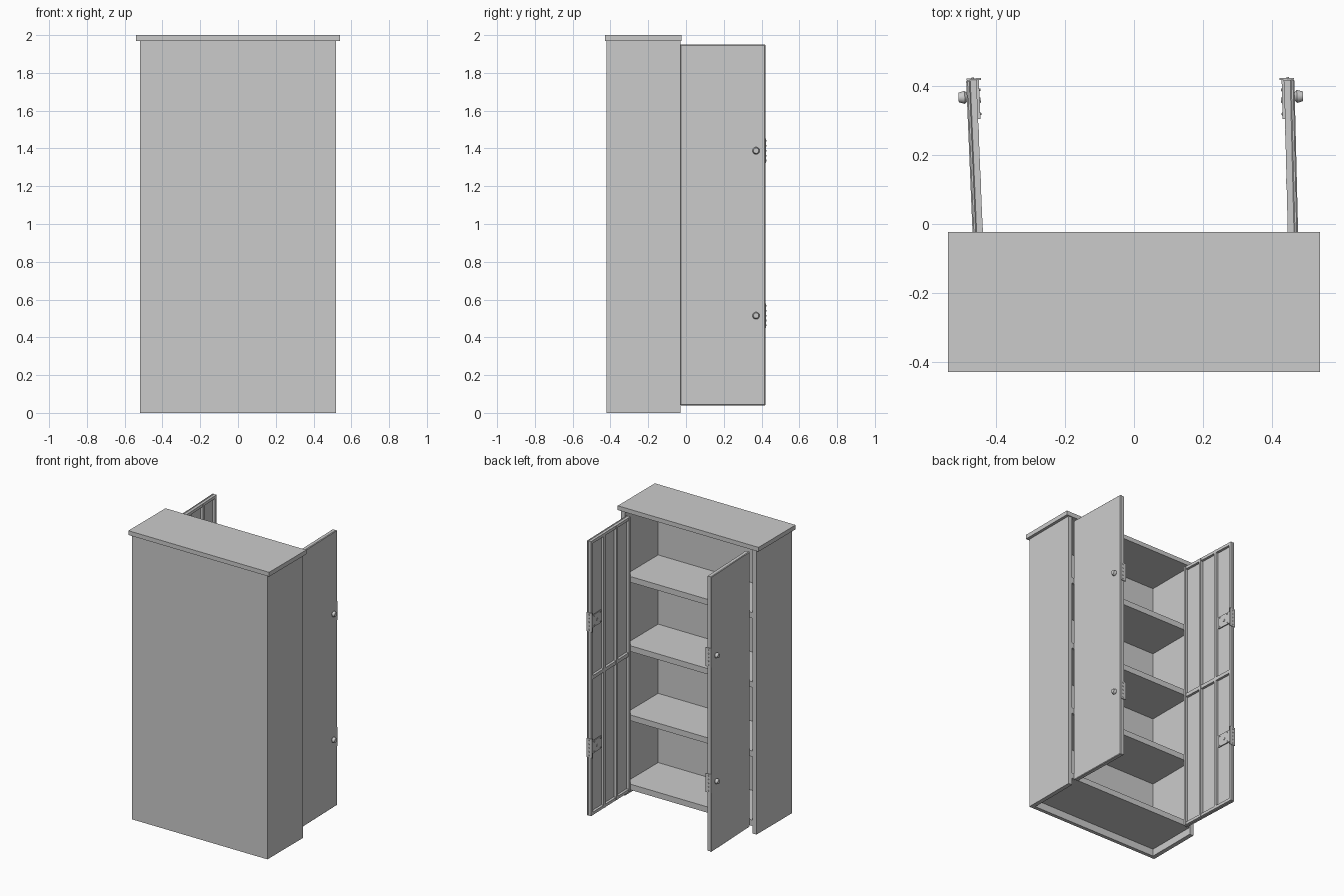
import bpy, bmesh, math
from mathutils import Matrix, Vector

if "Cube" in bpy.data.objects:
    bpy.data.objects.remove(bpy.data.objects["Cube"])


def make_object(name, bm, matrix=Matrix(), smooth=False):
    bm.transform(matrix)
    bmesh.ops.recalc_face_normals(bm, faces=bm.faces)
    mesh = bpy.data.meshes.new(name)
    bm.to_mesh(mesh)
    bm.free()
    ob = bpy.data.objects.new(name, mesh)
    bpy.context.collection.objects.link(ob)
    if smooth:
        bpy.context.view_layer.objects.active = ob
        ob.select_set(True)
        bpy.ops.object.shade_smooth_by_angle()
        ob.select_set(False)
    return ob


def add_box(bm, x, y, z):
    """Box from (min, max) ranges on each axis."""
    size = Matrix.Diagonal((x[1] - x[0], y[1] - y[0], z[1] - z[0], 1))
    mid = Vector((sum(x) / 2, sum(y) / 2, sum(z) / 2))
    return bmesh.ops.create_cube(bm, size=1, matrix=Matrix.Translation(mid) @ size)["verts"]


def box(name, x, y, z, matrix=Matrix(), bevel=0):
    bm = bmesh.new()
    add_box(bm, x, y, z)
    if bevel:
        bmesh.ops.bevel(bm, geom=bm.edges[:], offset=bevel, segments=1, affect='EDGES')
    return make_object(name, bm, matrix)


def add_cone(bm, pos, axis, r1, r2, depth, segments):
    """Capped cone starting at pos and running along axis."""
    rot = Vector((0, 0, 1)).rotation_difference(Vector(axis)).to_matrix().to_4x4()
    m = Matrix.Translation(Vector(pos) + Vector(axis) * depth / 2) @ rot
    bmesh.ops.create_cone(bm, cap_ends=True, segments=segments, radius1=r1,
                          radius2=r2, depth=depth, matrix=m)


# Cabinet carcass, open towards +y
FRONT, BACK = -0.03, -0.42
box("left_side", (-0.52, -0.49), (BACK, FRONT), (0, 1.97))
box("right_side", (0.49, 0.52), (BACK, FRONT), (0, 1.97))
box("back_panel", (-0.49, 0.49), (BACK, BACK + 0.025), (0, 1.97))
box("top_cap", (-0.54, 0.54), (-0.43, -0.023), (1.97, 2.0))

# Cabinet floor and shelves
for i in range(4):
    top = 0.09 + 0.48 * i
    name = "cabinet_floor" if i == 0 else f"shelf_{i}"
    box(name, (-0.49, 0.49), (BACK + 0.025, FRONT - 0.002), (top - 0.04, top))

# Doors: local x = inner face (0) to outer face (0.031), local y = along the door
LENGTH, Z0, Z1 = 0.45, 0.04, 1.95
for side, sign, hinge_x, angle in (("right", 1, 0.446, 1.4), ("left", -1, -0.438, 2.4)):
    place = (Matrix.Translation((hinge_x, FRONT, 0))
             @ Matrix.Rotation(math.radians(angle), 4, 'Z')
             @ Matrix.Diagonal((sign, 1, 1, 1)))

    # Outer skin with chamfered edges
    box(f"{side}_door_panel", (0.018, 0.031), (0, LENGTH), (Z0, Z1), place, 0.004)

    # Inner stiles and rails around the six recessed panels
    bm = bmesh.new()
    for k in range(4):
        y = 0.002 + k * (LENGTH - 0.022) / 3
        add_box(bm, (0, 0.02), (y, y + 0.018), (Z0 + 0.003, Z1 - 0.003))
    for za, zb in ((Z0 + 0.003, 0.063), (0.985, 1.01), (1.927, Z1 - 0.003)):
        add_box(bm, (0.001, 0.02), (0.003, LENGTH - 0.003), (za, zb))
    make_object(f"{side}_door_frame", bm, place)

    for level, z in (("lower", 0.515), ("upper", 1.388)):
        # Knob on the outer face
        bm = bmesh.new()
        add_cone(bm, (0.029, 0.4, z), (1, 0, 0), 0.011, 0.018, 0.008, 24)
        add_cone(bm, (0.037, 0.4, z), (1, 0, 0), 0.019, 0.014, 0.018, 24)
        make_object(f"{side}_{level}_knob", bm, place, True)

        # Latch: plate on the inner face, strap wrapped over the door's free edge
        bm = bmesh.new()
        add_box(bm, (-0.006, 0.001), (LENGTH - 0.115, LENGTH + 0.002), (z - 0.04, z + 0.045))
        add_box(bm, (-0.012, 0.03), (LENGTH - 0.001, LENGTH + 0.004), (z - 0.065, z + 0.065))
        make_object(f"{side}_{level}_latch_plate", bm, place)

        # Screw heads and keyhole boss
        bm = bmesh.new()
        for dz in (-0.052, -0.026, 0, 0.026, 0.052):
            add_cone(bm, (0.012, LENGTH + 0.003, z + dz), (0, 1, 0), 0.005, 0.003, 0.004, 10)
        for dy in (0.1, 0.03):
            for dz in (-0.03, 0.035):
                add_cone(bm, (-0.005, LENGTH - dy, z + dz), (-1, 0, 0), 0.005, 0.003, 0.004, 10)
        add_cone(bm, (-0.005, LENGTH - 0.06, z), (-1, 0, 0), 0.009, 0.007, 0.004, 14)
        make_object(f"{side}_{level}_latch_screws", bm, place, True)
